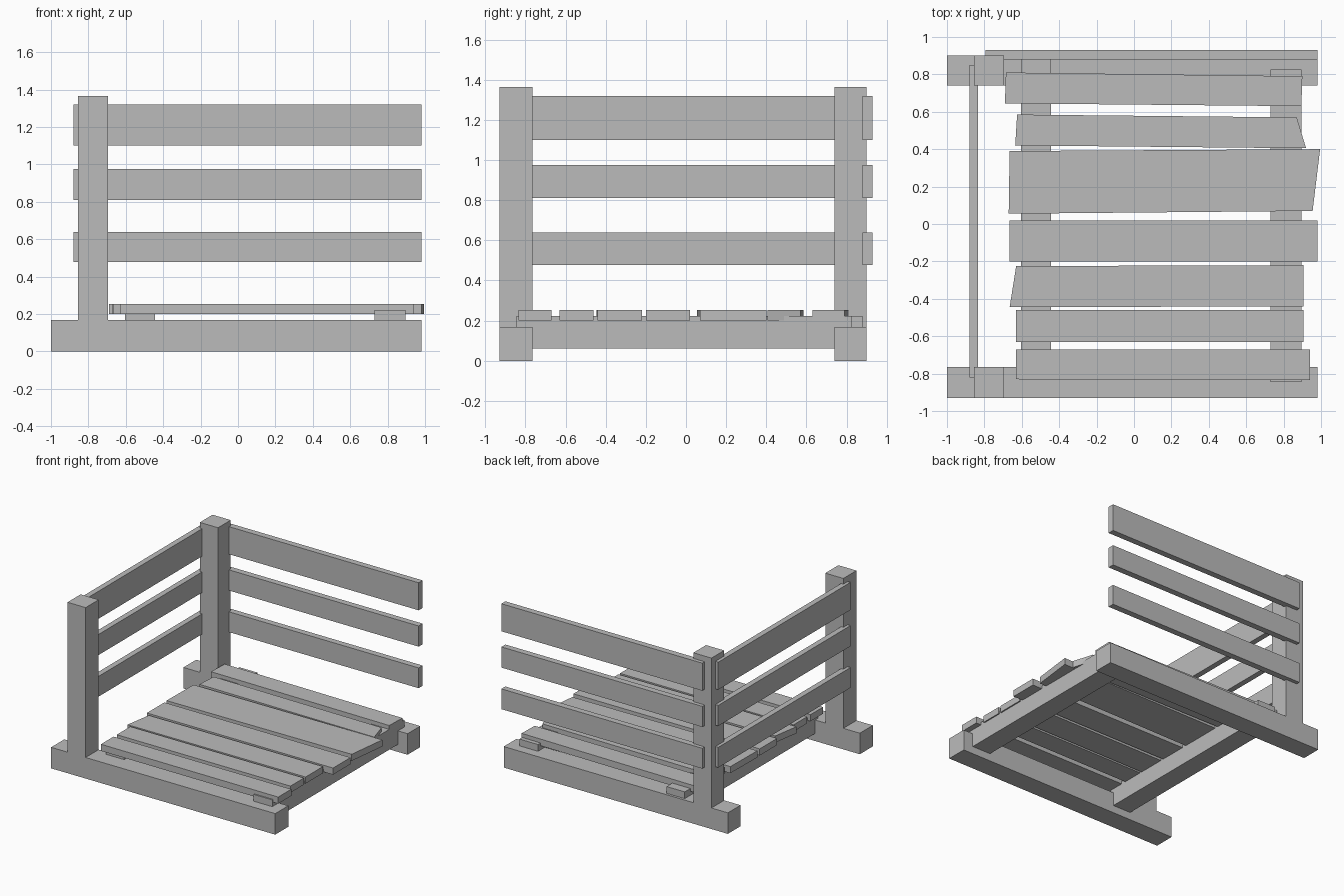
import bpy
import bmesh

default = bpy.data.objects.get("Cube")
if default:
    bpy.data.objects.remove(default, do_unlink=True)

grey = bpy.data.materials.new("plain_grey")
grey.use_nodes = True
colour = (0.5, 0.5, 0.5, 1)
grey.diffuse_color = colour
grey.node_tree.nodes["Principled BSDF"].inputs["Base Color"].default_value = colour


def board(name, outline, z0, z1):
    """Extrude a flat outline, seen from above, between two heights."""
    bm = bmesh.new()
    base = bm.faces.new([bm.verts.new((x, y, z0)) for x, y in outline])
    grown = bmesh.ops.extrude_face_region(bm, geom=[base])["geom"]
    top = [v for v in grown if isinstance(v, bmesh.types.BMVert)]
    bmesh.ops.translate(bm, verts=top, vec=(0, 0, z1 - z0))
    bmesh.ops.recalc_face_normals(bm, faces=bm.faces)
    mesh = bpy.data.meshes.new(name)
    bm.to_mesh(mesh)
    bm.free()
    mesh.materials.append(grey)
    obj = bpy.data.objects.new(name, mesh)
    bpy.context.collection.objects.link(obj)
    return obj


def box(name, x0, x1, y0, y1, z0, z1):
    return board(name, [(x0, y0), (x1, y0), (x1, y1), (x0, y1)], z0, z1)


# Ground beams with a post standing on each
for side, y0, y1 in (("front", -0.93, -0.765), ("back", 0.74, 0.90)):
    box(side + "_ground_beam", -1, 0.98, y0, y1, 0, 0.168)
    box(side + "_post", -0.855, -0.695, y0, y1, 0.168, 1.365)

# Cross beams under the deck
box("right_cross_beam", -0.605, -0.445, -0.80, 0.88, 0.06, 0.222)
box("left_cross_beam", 0.73, 0.895, -0.845, 0.825, 0.06, 0.222)

# Rails on the back and on the side
for level, z0, z1 in (("lower", 0.478, 0.64), ("middle", 0.81, 0.975), ("upper", 1.10, 1.32)):
    box(level + "_back_rail", -0.795, 0.98, 0.88, 0.93, z0, z1)
    box(level + "_side_rail", -0.88, -0.835, -0.82, 0.85, z0, z1)

# Deck planks with uneven ends: back left, back right, front right, front left
planks = [
    [(-0.685, 0.81), (0.90, 0.79), (0.895, 0.63), (-0.69, 0.645)],
    [(-0.625, 0.585), (0.87, 0.57), (0.92, 0.405), (-0.635, 0.42)],
    [(-0.665, 0.39), (0.995, 0.40), (0.955, 0.07), (-0.67, 0.055)],
    [(-0.665, 0.02), (0.98, 0.02), (0.98, -0.20), (-0.665, -0.20)],
    [(-0.63, -0.225), (0.905, -0.22), (0.905, -0.44), (-0.665, -0.445)],
    [(-0.63, -0.46), (0.905, -0.46), (0.905, -0.63), (-0.63, -0.63)],
    [(-0.63, -0.67), (0.94, -0.67), (0.94, -0.835), (-0.63, -0.83)],
]
for i, outline in enumerate(planks, 1):
    board(f"deck_plank_{i}", outline, 0.20, 0.253)
